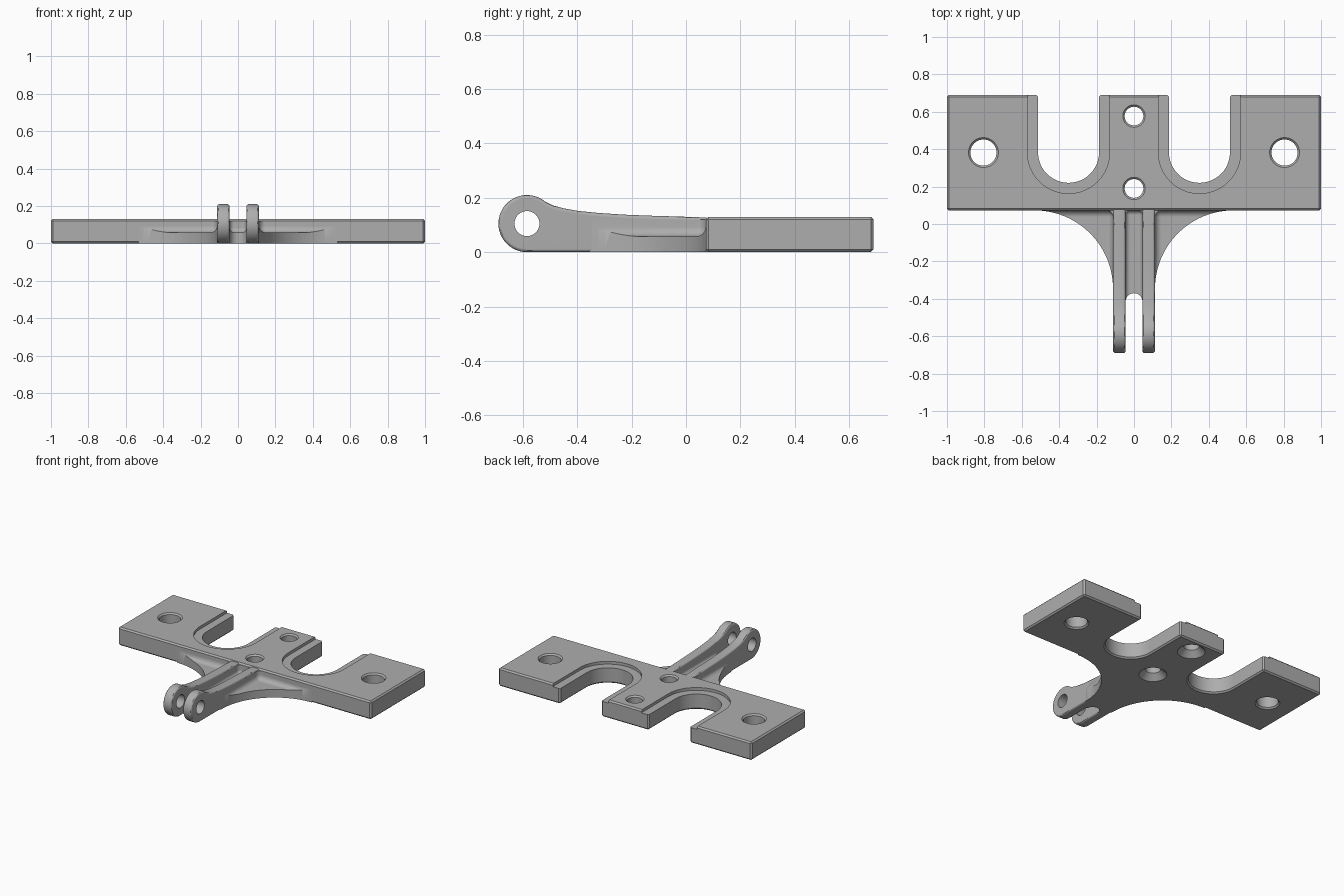
import bpy, bmesh
from math import sin, cos, pi, radians
from mathutils import Matrix

cube = bpy.data.objects.get("Cube")
if cube:
    bpy.data.objects.remove(cube, do_unlink=True)

grey = bpy.data.materials.new("plain_grey")
grey.use_nodes = True
grey.diffuse_color = (0.42, 0.42, 0.42, 1)
grey.node_tree.nodes["Principled BSDF"].inputs["Base Color"].default_value = grey.diffuse_color

H = 0.13         # plate thickness
FRONT = 0.073    # front edge of the plate
BACK = 0.69      # back edge of the plate
IN, OUT = 0.045, 0.112   # inner and outer faces of the arms


def arc(cx, cy, r, a0, a1, n=24):
    angles = [radians(a0 + (a1 - a0) * i / n) for i in range(n + 1)]
    return [(cx + r * cos(a), cy + r * sin(a)) for a in angles]


def finish_mesh(name, bm):
    bmesh.ops.recalc_face_normals(bm, faces=bm.faces)
    mesh = bpy.data.meshes.new(name)
    bm.to_mesh(mesh)
    bm.free()
    mesh.materials.append(grey)
    ob = bpy.data.objects.new(name, mesh)
    bpy.context.collection.objects.link(ob)
    return ob


def prism(name, outline, low, high, along_x=False):
    """Extrude an outline upwards, or a (y, z) outline along x."""
    bm = bmesh.new()
    place = (lambda p, h: (h, p[0], p[1])) if along_x else (lambda p, h: (p[0], p[1], h))
    a, b = [[bm.verts.new(place(p, h)) for p in outline] for h in (low, high)]
    bm.faces.new(a)
    bm.faces.new(b)
    for i in range(len(a)):
        bm.faces.new((a[i - 1], a[i], b[i], b[i - 1]))
    return finish_mesh(name, bm)


def lathe(name, profile, x, y, n=48):
    """Turn a list of (radius, z) into a closed solid."""
    bm = bmesh.new()
    rings = [[bm.verts.new((x + r * cos(2 * pi * i / n), y + r * sin(2 * pi * i / n), z))
              for i in range(n)] for r, z in profile]
    bm.faces.new(rings[0])
    bm.faces.new(rings[-1])
    for a, b in zip(rings, rings[1:]):
        for i in range(n):
            bm.faces.new((a[i - 1], a[i], b[i], b[i - 1]))
    return finish_mesh(name, bm)


def apply(ob, mod):
    bpy.ops.object.select_all(action='DESELECT')
    bpy.context.view_layer.objects.active = ob
    ob.select_set(True)
    bpy.ops.object.modifier_apply(modifier=mod.name)


def bevel(ob, width, segments=1):
    mod = ob.modifiers.new("edge", 'BEVEL')
    mod.width, mod.segments = width, segments
    mod.limit_method, mod.angle_limit = 'ANGLE', radians(40)
    apply(ob, mod)
    return ob


def cut(ob, cutter):
    cutter.hide_render = True
    mod = ob.modifiers.new("cut", 'BOOLEAN')
    mod.operation, mod.solver, mod.object = 'DIFFERENCE', 'EXACT', cutter
    apply(ob, mod)
    bpy.data.objects.remove(cutter, do_unlink=True)


def shade(ob):
    bpy.ops.object.select_all(action='DESELECT')
    bpy.context.view_layer.objects.active = ob
    ob.select_set(True)
    bpy.ops.object.shade_smooth_by_angle(angle=radians(30))
    mod = ob.modifiers.new("flat_normals", 'WEIGHTED_NORMAL')
    mod.keep_sharp = True
    apply(ob, mod)


# Mounting plate with two round-ended slots open at the back
SLOT_X, SLOT_Y = 0.35, 0.383
outline = [(-1, FRONT), (1, FRONT), (1, BACK)]
for sx in (SLOT_X, -SLOT_X):
    r = 0.163
    outline += [(sx + r, BACK)] + arc(sx, SLOT_Y, r, 0, -180) + [(sx - r, BACK)]
outline.append((-1, BACK))
plate = bevel(prism("mounting_plate", outline, 0, H), 0.01)

# Shallow step around each slot
for sx in (SLOT_X, -SLOT_X):
    r = 0.22
    step = [(sx + r, 0.8)] + arc(sx, SLOT_Y, r, 0, -180) + [(sx - r, 0.8)]
    cut(plate, prism("step_cutter", step, H - 0.02, 0.3))

# Outer bolt holes, and centre holes countersunk from below
for x in (-0.805, 0.805):
    profile = [(0.09, -0.01), (0.07, 0.01), (0.07, H - 0.01), (0.09, H + 0.01)]
    cut(plate, lathe("bolt_cutter", profile, x, 0.382))
for y in (0.19, 0.577):
    profile = [(0.1, -0.01), (0.05, 0.04), (0.05, H - 0.01), (0.07, H + 0.01)]
    cut(plate, lathe("screw_cutter", profile, 0, y))
shade(plate)

# Web with concave gussets, notched between the arms
R, NOTCH_Y = 0.42, -0.415
right = arc(OUT + R, FRONT - R, R, 90, 180, 28)
left = [(-x, y) for x, y in reversed(right)]
outline = [(OUT + R, 0.09)] + right + [(0.08, NOTCH_Y)]
outline += arc(0, NOTCH_Y, IN, 0, 180, 16) + [(-0.08, NOTCH_Y)]
outline += left + [(-OUT - R, 0.09)]
web = prism("gusset_web", outline, 0, 0.12)

# Scoop the web down to its floor with rounded blocks, leaving fillets
for x0, x1, fillet in ((-IN, IN, 0.025), (OUT, 1.0, 0.035), (-1.0, -OUT, 0.035)):
    block = prism("scoop_cutter", [(x0, -1), (x1, -1), (x1, FRONT), (x0, FRONT)], 0.058, 0.4)
    cut(web, bevel(block, fillet, 6))
shade(web)

# Pair of arms ending in round pierced lugs
LUG_Y, LUG_Z, LUG_R = -0.585, 0.105, 0.105
side = [(0.085, 0), (0.085, 0.127), (0.0, 0.13), (-0.13, 0.134), (-0.23, 0.138),
        (-0.32, 0.144), (-0.4, 0.152), (-0.45, 0.161), (-0.49, 0.172)]
side += arc(LUG_Y, LUG_Z, LUG_R, 50, 270, 32)
for name, x0, x1 in (("left_arm", IN, OUT), ("right_arm", -OUT, -IN)):
    arm = bevel(prism(name, side, x0, x1, along_x=True), 0.013, 3)
    hole = arc(LUG_Y, LUG_Z, 0.046, 0, 352.5, 47)
    cut(arm, prism("pin_cutter", hole, x0 - 0.1, x1 + 0.1, along_x=True))
    shade(arm)
